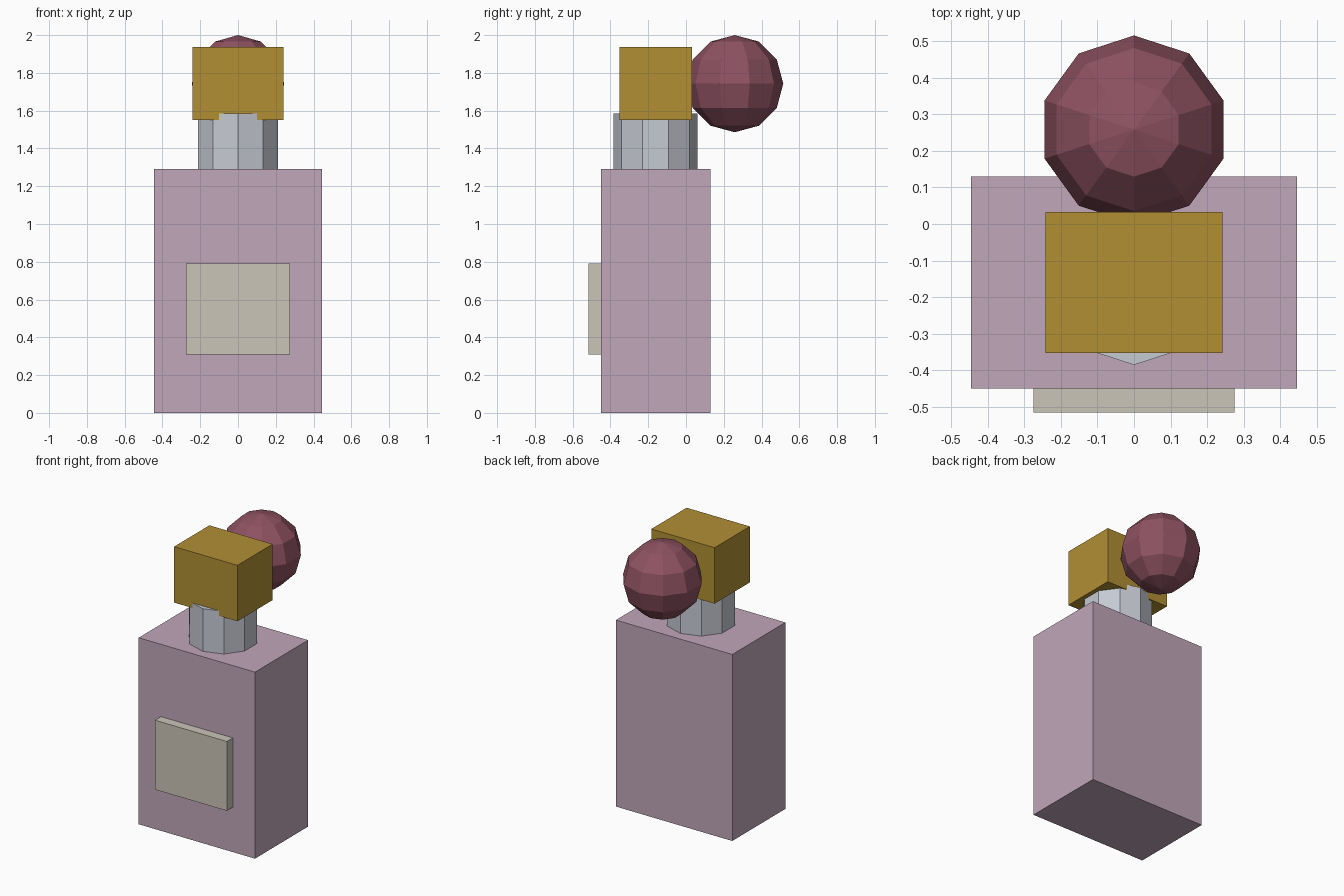
import bpy
import bmesh
from mathutils import Matrix, Vector

if "Cube" in bpy.data.objects:
    bpy.data.objects.remove(bpy.data.objects["Cube"], do_unlink=True)


def material(name, rgb):
    mat = bpy.data.materials.new(name)
    mat.use_nodes = True
    mat.diffuse_color = (*rgb, 1)
    bsdf = next(n for n in mat.node_tree.nodes if n.type == "BSDF_PRINCIPLED")
    bsdf.inputs["Base Color"].default_value = (*rgb, 1)
    return mat


def finish(name, bm, mat, location):
    mesh = bpy.data.meshes.new(name)
    bm.to_mesh(mesh)
    bm.free()
    mesh.materials.append(mat)
    obj = bpy.data.objects.new(name, mesh)
    obj.location = location
    bpy.context.collection.objects.link(obj)
    return obj


def box(name, low, high, mat):
    low, high = Vector(low), Vector(high)
    bm = bmesh.new()
    bmesh.ops.create_cube(bm, size=1, matrix=Matrix.Diagonal((*(high - low), 1)))
    return finish(name, bm, mat, (low + high) / 2)


pink = material("dusty pink", (0.53, 0.385, 0.49))
cream = material("cream", (0.60, 0.56, 0.485))
silver = material("silver", (0.56, 0.585, 0.645))
gold = material("gold", (0.44, 0.275, 0.034))
wine = material("wine red", (0.27, 0.084, 0.12))

# Bottle body, raised front label and cap
box("bottle_body", (-0.445, -0.45, 0), (0.445, 0.13, 1.29), pink)
box("front_label", (-0.275, -0.515, 0.31), (0.275, -0.45, 0.79), cream)
box("cap", (-0.242, -0.352, 1.55), (0.242, 0.033, 1.937), gold)

# Ten-sided neck, reaching slightly into the cap
bm = bmesh.new()
bmesh.ops.create_cone(bm, cap_ends=True, segments=10, radius1=0.223,
                      radius2=0.223, depth=0.295)
finish("neck", bm, silver, (0, -0.162, 1.4375))

# Faceted squeeze bulb behind the cap
bm = bmesh.new()
bmesh.ops.create_uvsphere(bm, u_segments=10, v_segments=6, radius=0.257)
finish("squeeze_bulb", bm, wine, (0, 0.258, 1.743))
